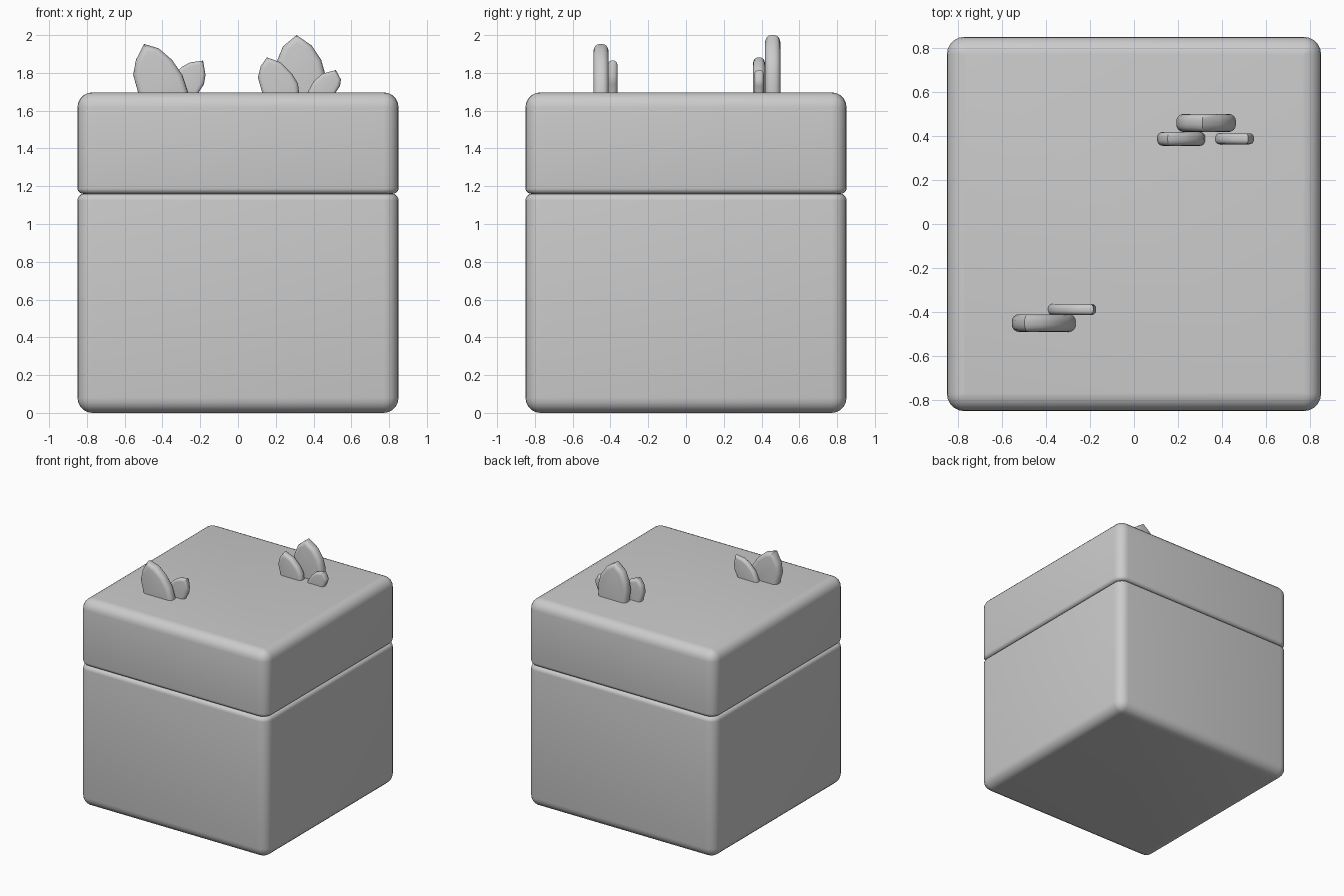
import bpy, bmesh
from math import sin, cos, pi

if "Cube" in bpy.data.objects:
    bpy.data.objects.remove(bpy.data.objects["Cube"])

HALF, R, SEG = 0.85, 0.08, 5


def finish(bm, name):
    bmesh.ops.recalc_face_normals(bm, faces=bm.faces)
    me = bpy.data.meshes.new(name)
    bm.to_mesh(me)
    bm.free()
    ob = bpy.data.objects.new(name, me)
    bpy.context.collection.objects.link(ob)
    bpy.ops.object.select_all(action='DESELECT')
    ob.select_set(True)
    bpy.context.view_layer.objects.active = ob
    bpy.ops.object.shade_smooth_by_angle(angle=0.7)
    return ob


def rounded_block(name, z0, z1, r0, r1):
    """Square block with rounded corners and its own rounding at bottom and top."""
    def arc(r, i):
        a = i / SEG * pi / 2
        return r * (1 - sin(a)), r * (1 - cos(a))
    levels = [(z0 + arc(r0, i)[1], arc(r0, i)[0]) for i in range(SEG + 1)]
    levels += [(z1 - arc(r1, i)[1], arc(r1, i)[0]) for i in range(SEG, -1, -1)]
    bm = bmesh.new()
    rings = []
    for z, inset in levels:
        rad = max(R - inset, 0.002)
        c = HALF - inset - rad
        ring = []
        for k, (sx, sy) in enumerate([(1, 1), (-1, 1), (-1, -1), (1, -1)]):
            for i in range(SEG + 1):
                a = (k + i / SEG) * pi / 2
                ring.append(bm.verts.new((sx * c + rad * cos(a), sy * c + rad * sin(a), z)))
        rings.append(ring)
    n = len(rings[0])
    for lo, hi in zip(rings, rings[1:]):
        for i in range(n):
            j = (i + 1) % n
            bm.faces.new((lo[i], lo[j], hi[j], hi[i]))
    bm.faces.new(rings[0][::-1])
    bm.faces.new(rings[-1])
    return finish(bm, name)


def leaf(name, outline, y0, y1):
    """Flat leaf blade: outline in x/z, thickness in y, rounded rims."""
    pts = [(outline[0][0], 1.62)] + outline + [(outline[-1][0], 1.62)]
    bm = bmesh.new()
    front = bm.faces.new([bm.verts.new((x, y0, z)) for x, z in pts])
    ext = bmesh.ops.extrude_face_region(bm, geom=[front], use_keep_orig=True)
    back = [g for g in ext['geom'] if isinstance(g, bmesh.types.BMFace)][0]
    bmesh.ops.translate(bm, verts=back.verts[:], vec=(0, y1 - y0, 0))
    bmesh.ops.recalc_face_normals(bm, faces=bm.faces)
    rim = list(set(front.edges) | set(back.edges))
    bmesh.ops.bevel(bm, geom=rim, offset=0.4 * (y1 - y0), offset_type='OFFSET',
                    segments=4, profile=0.5, affect='EDGES', clamp_overlap=True)
    return finish(bm, name)


# Block body and its top layer, meeting in a shallow groove
rounded_block("block_body", 0.0, 1.16, R, 0.035)
rounded_block("top_layer", 1.16, 1.697, 0.03, R)

# Front left sprout
leaf("front_leaf_large", [(-.53, 1.70), (-.555, 1.79), (-.54, 1.87), (-.497, 1.953), (-.42, 1.93),
     (-.35, 1.87), (-.295, 1.79), (-.265, 1.70)], -.49, -.41)
leaf("front_leaf_small", [(-.39, 1.70), (-.355, 1.775), (-.30, 1.83), (-.255, 1.855), (-.185, 1.865),
     (-.172, 1.79), (-.18, 1.74), (-.206, 1.70)], -.413, -.363)

# Back right sprout
leaf("back_leaf_large", [(.205, 1.70), (.192, 1.79), (.205, 1.86), (.238, 1.94), (.31, 2.0),
     (.39, 1.945), (.44, 1.87), (.463, 1.79), (.46, 1.70)], .418, .50)
leaf("back_leaf_medium", [(.127, 1.70), (.105, 1.775), (.12, 1.835), (.153, 1.882), (.227, 1.855),
     (.286, 1.795), (.317, 1.745), (.323, 1.70)], .355, .418)
leaf("back_leaf_small", [(.37, 1.70), (.40, 1.755), (.445, 1.795), (.518, 1.815), (.545, 1.765),
     (.54, 1.73), (.52, 1.70)], .362, .412)
